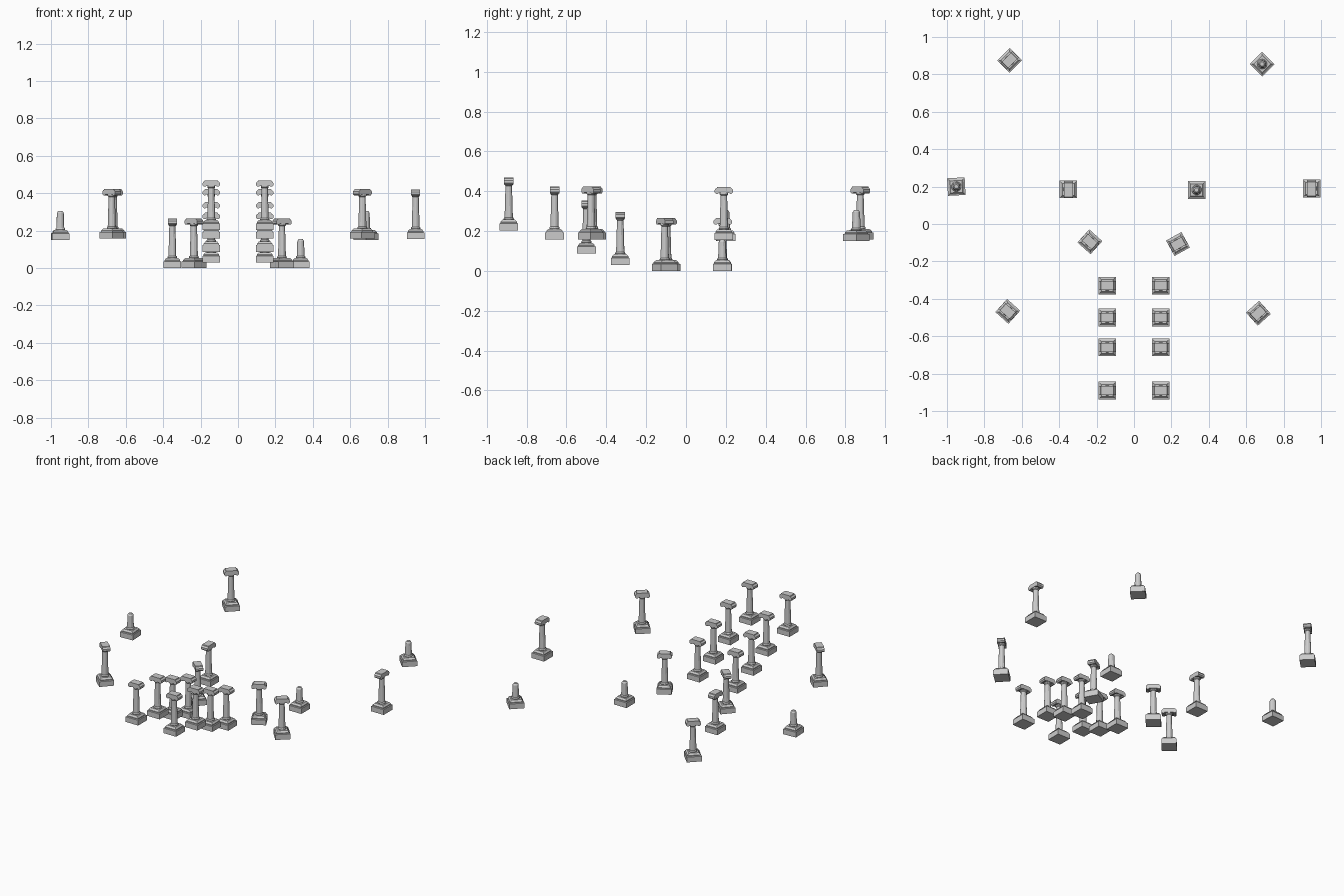
import bpy, bmesh
from math import cos, sin, pi, radians

if "Cube" in bpy.data.objects:
    bpy.data.objects.remove(bpy.data.objects["Cube"])


def loft(bm, sides, rings):
    """Closed stack of regular polygons; rings are (flat radius, z)."""
    loops = []
    for r, z in rings:
        R = r / cos(pi / sides)
        loops.append([bm.verts.new((R * cos(2 * pi * (i + .5) / sides),
                                    R * sin(2 * pi * (i + .5) / sides), z))
                      for i in range(sides)])
    for a, b in zip(loops, loops[1:]):
        for i in range(sides):
            j = (i + 1) % sides
            bm.faces.new((a[i], a[j], b[j], b[i]))
    bm.faces.new(loops[0][::-1])
    bm.faces.new(loops[-1])


def extrude_y(bm, half_profile, depth):
    """Mirror an x,z half profile and extrude it along y."""
    pts = half_profile + [(-x, z) for x, z in reversed(half_profile)]
    front = [bm.verts.new((x, -depth / 2, z)) for x, z in pts]
    back = [bm.verts.new((x, depth / 2, z)) for x, z in pts]
    n = len(pts)
    for i in range(n):
        j = (i + 1) % n
        bm.faces.new((front[i], front[j], back[j], back[i]))
    bm.faces.new(front[::-1])
    bm.faces.new(back)


def column_mesh(name, broken):
    bm = bmesh.new()
    # square plinth with sloped upper step
    loft(bm, 4, [(.047, 0), (.047, .035), (.041, .037), (.041, .043), (.032, .054)])
    # foot ring
    loft(bm, 12, [(.024, .052), (.026, .057), (.024, .063), (.02, .066)])
    if broken:
        # snapped shaft with worn rim and raised core
        loft(bm, 12, [(.021, .06), (.018, .145), (.013, .152), (.011, .155)])
    else:
        # tapering shaft and neck ring
        loft(bm, 12, [(.021, .06), (.016, .235)])
        loft(bm, 12, [(.017, .224), (.021, .229), (.021, .237), (.018, .242)])
        # scroll capital with drooping ends
        extrude_y(bm, [(.018, .237), (.026, .237), (.030, .232), (.039, .232),
                       (.046, .239), (.046, .252), (.040, .259), (.036, .261),
                       (.034, .266)], .048)
    bmesh.ops.recalc_face_normals(bm, faces=bm.faces)
    me = bpy.data.meshes.new(name)
    bm.to_mesh(me)
    bm.free()
    return me


whole = column_mesh("whole_column", False)
stump = column_mesh("broken_column", True)


def place(name, mesh, x, y, z, angle=0):
    ob = bpy.data.objects.new(name, mesh)
    ob.location = (x, y, z)
    ob.rotation_euler.z = radians(angle)
    bpy.context.collection.objects.link(ob)


# stepped avenue of paired columns
for y, z in [(-.33, .03), (-.5, .087), (-.66, .157), (-.89, .203)]:
    for side in (-1, 1):
        place("avenue_column", whole, side * .143, y, z)

# inner ring
place("inner_column", whole, -.351, .185, 0, 90)
place("inner_column", whole, -.236, -.095, 0, -42)
place("inner_column", whole, .235, -.107, 0, 29)
place("inner_broken_column", stump, .335, .182, 0)

# raised outer ring
place("outer_column", whole, -.665, .875, .157, 45)
place("outer_column", whole, -.675, -.467, .157, -42)
place("outer_column", whole, .665, -.477, .157, 42)
place("outer_column", whole, .95, .19, .155, 90)
place("outer_broken_column", stump, .685, .855, .15, 45)
place("outer_broken_column", stump, -.95, .2, .15, 3)
